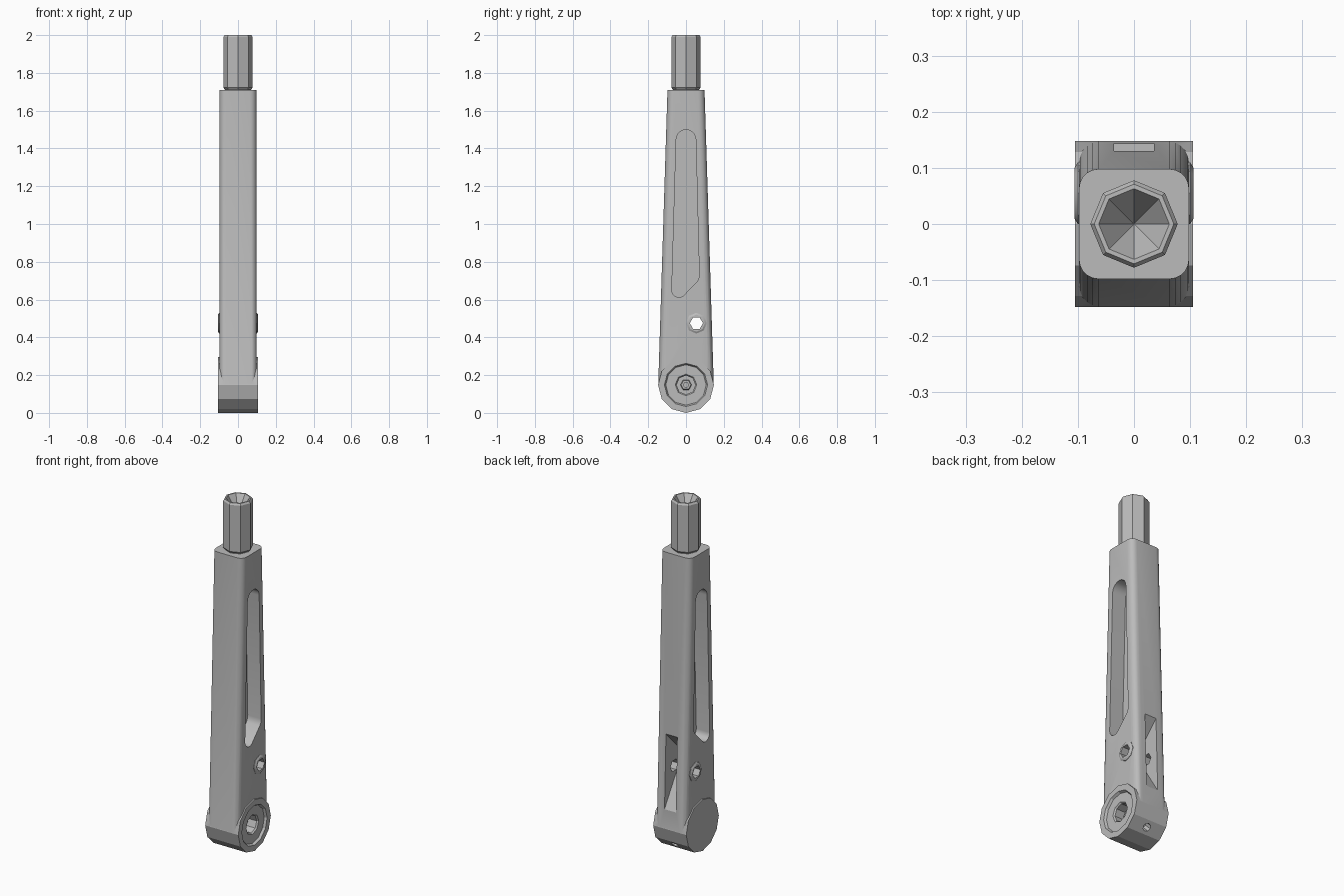
import bpy, bmesh, math
from mathutils import Vector

old = bpy.data.objects.get("Cube")
if old:
    bpy.data.objects.remove(old)

X, Y, Z = Vector((1, 0, 0)), Vector((0, 1, 0)), Vector((0, 0, 1))
HUB = Vector((0, 0, 0.148))
BOLT = Vector((0, 0.055, 0.475))

steel = bpy.data.materials.new("grey_steel")
steel.use_nodes = True
steel.diffuse_color = (0.5, 0.5, 0.5, 1)
steel.node_tree.nodes["Principled BSDF"].inputs["Base Color"].default_value = (0.5, 0.5, 0.5, 1)


def loft(name, rings):
    """Closed solid through rings of equal point count."""
    bm = bmesh.new()
    loops = [[bm.verts.new(p) for p in ring] for ring in rings]
    n = len(loops[0])
    for a, b in zip(loops, loops[1:]):
        for i in range(n):
            j = (i + 1) % n
            bm.faces.new((a[i], a[j], b[j], b[i]))
    bm.faces.new(loops[0])
    bm.faces.new(loops[-1])
    bmesh.ops.recalc_face_normals(bm, faces=bm.faces)
    mesh = bpy.data.meshes.new(name)
    bm.to_mesh(mesh)
    bm.free()
    mesh.materials.append(steel)
    obj = bpy.data.objects.new(name, mesh)
    bpy.context.collection.objects.link(obj)
    return obj


def lathe(name, centre, axis, profile, n):
    """Turned solid; profile is (radius, distance along axis)."""
    u = Y if axis == X else X
    v = axis.cross(u)
    angles = [math.tau * i / n for i in range(n)]
    return loft(name, [[centre + axis * d + (u * math.cos(a) + v * math.sin(a)) * r
                        for a in angles] for r, d in profile])


def prism(name, outline, x0, x1):
    """Extrude a (y, z) outline along x."""
    return loft(name, [[(x, y, z) for y, z in outline] for x in (x0, x1)])


def arc(cx, cy, r, start, end, steps):
    angles = [math.radians(start + (end - start) * i / steps) for i in range(steps + 1)]
    return [(cx + r * math.cos(a), cy + r * math.sin(a)) for a in angles]


def rounded_rect(hx, hy, r, z):
    pts = []
    for sx, sy, start in ((1, 1, 0), (-1, 1, 90), (-1, -1, 180), (1, -1, 270)):
        pts += arc(sx * (hx - r), sy * (hy - r), r, start, start + 90, 5)
    return [(x, y, z) for x, y in pts]


def combine(target, tool, operation):
    mod = target.modifiers.new(operation.lower(), 'BOOLEAN')
    mod.operation = operation
    mod.solver = 'EXACT'
    mod.object = tool
    bpy.context.view_layer.objects.active = target
    bpy.ops.object.modifier_apply(modifier=mod.name)
    bpy.data.objects.remove(tool)


def finish(obj):
    bpy.ops.object.select_all(action='DESELECT')
    obj.select_set(True)
    bpy.context.view_layer.objects.active = obj
    bpy.ops.object.shade_smooth_by_angle(angle=math.radians(25))


# Tapered arm with hub and bolt boss
arm = loft("arm_body", [rounded_rect(0.098, 0.147, 0.035, 0.15),
                        rounded_rect(0.098, 0.098, 0.035, 1.71)])
combine(arm, lathe("hub", HUB, X, [(0.148, -0.105), (0.148, 0.105)], 12), 'UNION')
combine(arm, lathe("boss", BOLT, X, [(0.045, -0.106), (0.055, -0.1),
                                     (0.055, 0.1), (0.045, 0.106)], 8), 'UNION')

# Long side recesses, leaving a thin web between them
recess = (arc(0, 1.447, 0.052, 0, 180, 10)
          + arc(-0.037, 0.65, 0.038, 180, 305, 8)
          + [(0.058, 0.695), (0.067, 0.71), (0.07, 0.73)])
for side in (-1, 1):
    combine(arm, prism("recess", recess, side * 0.013, side * 0.2), 'DIFFERENCE')
    # Hub face: shallow dish and deep socket
    combine(arm, lathe("dish", HUB, X * side,
                       [(0.107, 0.092), (0.115, 0.106), (0.115, 0.15)], 12), 'DIFFERENCE')
    combine(arm, lathe("socket", HUB, X * side,
                       [(0.05, 0.03), (0.05, 0.084), (0.058, 0.093), (0.058, 0.15)], 8),
            'DIFFERENCE')

# Rear clamp slot with sloping ends
slot = [(0.2, 0.167), (0.03, 0.44), (0.03, 0.58), (0.2, 0.757)]
combine(arm, prism("slot", slot, -0.036, 0.036), 'DIFFERENCE')

# Bolt hole and small oil hole in the hub
combine(arm, lathe("bolt_hole", BOLT, X, [(0.035, -0.2), (0.035, 0.2)], 6), 'DIFFERENCE')
down_back = Vector((0, math.cos(math.radians(45)), -math.sin(math.radians(45))))
combine(arm, lathe("oil_hole", HUB, down_back, [(0.022, 0.09), (0.022, 0.2)], 8), 'DIFFERENCE')
finish(arm)

# Screw heads inside the hub sockets
for side, label in ((1, "left"), (-1, "right")):
    screw = lathe(label + "_hub_screw", HUB, X * side,
                  [(0.03, 0.025), (0.03, 0.042), (0.026, 0.046),
                   (0.014, 0.046), (0.014, 0.036)], 6)
    finish(screw)

# Octagonal end post with a conical mouth
post = lathe("end_post", Vector((0, 0, 0)), Z,
             [(0.07, 1.7), (0.07, 1.712), (0.078, 1.722), (0.078, 1.99),
              (0.071, 2.0), (0.063, 2.0), (0.001, 1.9)], 8)
finish(post)
